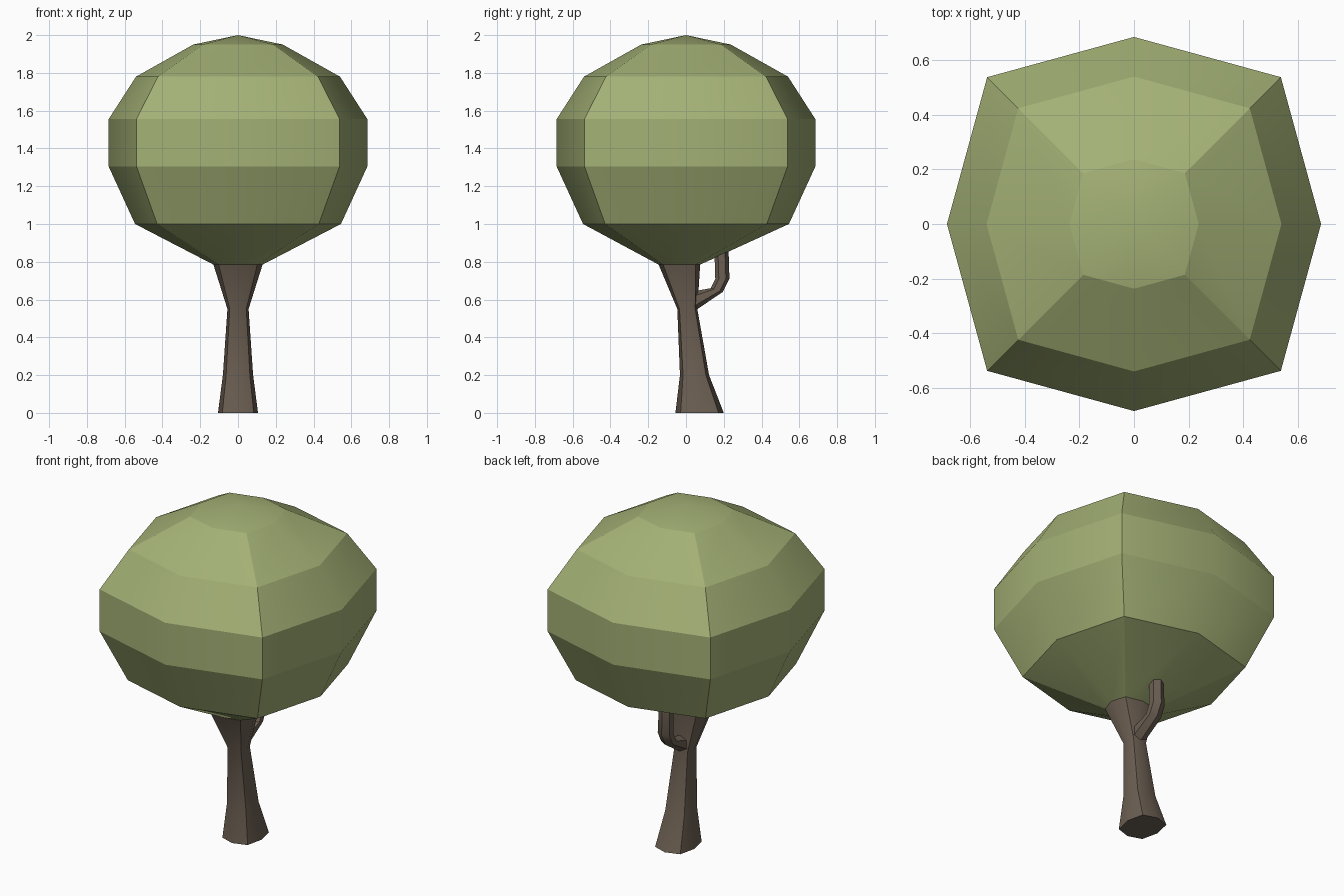
import bpy, bmesh, math
from mathutils import Vector

if "Cube" in bpy.data.objects:
    bpy.data.objects.remove(bpy.data.objects["Cube"])


def material(name, rgb):
    m = bpy.data.materials.new(name)
    m.diffuse_color = (*rgb, 1)
    m.use_nodes = True
    m.node_tree.nodes["Principled BSDF"].inputs["Base Color"].default_value = m.diffuse_color
    return m


def loft(name, rings, mat, cap_start=False, cap_end=False, apex=None):
    """Skin a list of equal-length point rings, optionally capped or closed to a tip."""
    bm = bmesh.new()
    loops = [[bm.verts.new(p) for p in r] for r in rings]
    n = len(loops[0])
    for a, b in zip(loops, loops[1:]):
        for i in range(n):
            j = (i + 1) % n
            bm.faces.new((a[i], a[j], b[j], b[i]))
    if cap_start:
        bm.faces.new(loops[0][::-1])
    if cap_end:
        bm.faces.new(loops[-1])
    if apex:
        tip = bm.verts.new(apex)
        for i in range(n):
            bm.faces.new((loops[-1][i], loops[-1][(i + 1) % n], tip))
    bmesh.ops.recalc_face_normals(bm, faces=bm.faces[:])
    me = bpy.data.meshes.new(name)
    bm.to_mesh(me)
    bm.free()
    me.materials.append(mat)
    ob = bpy.data.objects.new(name, me)
    bpy.context.collection.objects.link(ob)
    return ob


def boxy_ring(z, rx, ry, cy=0.0, k=0.785):
    """Eight points: four on the axes, four pushed-out corners."""
    pts = [(1, 0), (k, k), (0, 1), (-k, k), (-1, 0), (-k, -k), (0, -1), (k, -k)]
    return [(x * rx, cy + y * ry, z) for x, y in pts]


def shade(ob, sharp):
    """Smooth faces, keeping the edges chosen by the test sharp."""
    bm = bmesh.new()
    bm.from_mesh(ob.data)
    for f in bm.faces:
        f.smooth = True
    for e in bm.edges:
        e.smooth = not sharp(e)
    bm.to_mesh(ob.data)
    bm.free()


leaf = material("leaf_green", (0.37, 0.44, 0.18))
bark = material("bark_brown", (0.15, 0.115, 0.085))

# Crown: boxy ball whose underside narrows to the trunk top
top = (0.785, 0.13, 0.11, -0.035)
levels = [(1.0, 0.545), (1.305, 0.685), (1.555, 0.685), (1.78, 0.54), (1.95, 0.237)]
crown = loft("crown", [boxy_ring(*top)] + [boxy_ring(z, r, r) for z, r in levels],
             leaf, apex=(0, 0, 2.0))


def crown_sharp(e):
    a, b = (v.co for v in e.verts)
    level = abs(a.z - b.z) < 1e-4
    corner = min(abs(a.x), abs(a.y), abs(b.x), abs(b.y)) > 0.05
    return level or corner


shade(crown, crown_sharp)

# Trunk: leaning and flared at both ends
trunk = loft("trunk", [boxy_ring(0, 0.106, 0.128, 0.072),
                       boxy_ring(0.2, 0.08, 0.077, 0.045),
                       boxy_ring(0.55, 0.056, 0.053, 0.007),
                       boxy_ring(*top)], bark, cap_start=True)

# Branch: hexagonal tube bending up from the back of the trunk into the crown
sections = [((0.02, 0.64), (0.02, 0.523), 0.048), ((0.13, 0.66), (0.195, 0.64), 0.045),
            ((0.155, 0.71), (0.23, 0.71), 0.045), ((0.15, 0.87), (0.225, 0.87), 0.04)]
rings = []
for inner, outer, w in sections:
    i, o = Vector((0, *inner)), Vector((0, *outer))
    c, v = (i + o) / 2, (o - i) / 2
    rings.append([c + v * math.cos(t) + Vector((w * math.sin(t), 0, 0))
                  for t in (math.tau * s / 6 for s in range(6))])
branch = loft("branch", rings, bark, cap_start=True, cap_end=True)

for ob in (trunk, branch):
    shade(ob, lambda e: e.is_boundary or e.calc_face_angle(0) > math.radians(35))
